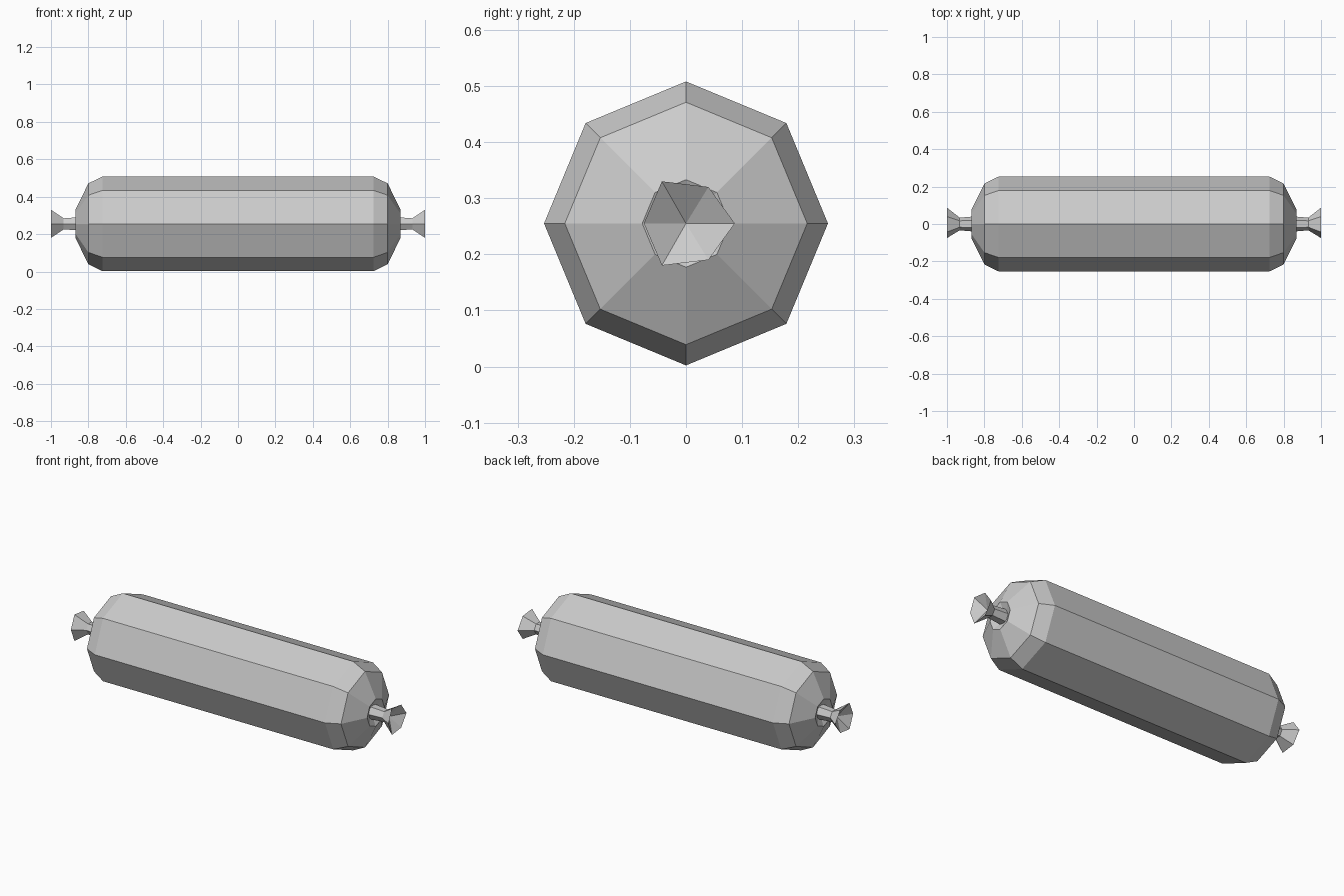
import bpy, bmesh
from math import cos, sin, tau

if "Cube" in bpy.data.objects:
    bpy.data.objects.remove(bpy.data.objects["Cube"])

CZ = 0.255


def ring(bm, x, r, n):
    return [bm.verts.new((x, r * cos(tau * i / n), CZ + r * sin(tau * i / n))) for i in range(n)]


def bridge(bm, a, b):
    n = len(a)
    for i in range(n):
        j = (i + 1) % n
        bm.faces.new((a[i], a[j], b[j], b[i]))


def fan(bm, a, x):
    tip = bm.verts.new((x, 0, CZ))
    for i in range(len(a)):
        bm.faces.new((a[i], a[(i + 1) % len(a)], tip))


def finish(bm, name):
    bmesh.ops.recalc_face_normals(bm, faces=bm.faces)
    mesh = bpy.data.meshes.new(name)
    bm.to_mesh(mesh)
    bm.free()
    obj = bpy.data.objects.new(name, mesh)
    bpy.context.collection.objects.link(obj)
    return obj


# Eight-sided body with rounded ends that dimple in around the ties
half = [(0.725, 0.253), (0.80, 0.216), (0.868, 0.078), (0.845, 0.03)]
profile = [(-x, r) for x, r in reversed(half)] + half
bm = bmesh.new()
rings = [ring(bm, x, r, 8) for x, r in profile]
for a, b in zip(rings, rings[1:]):
    bridge(bm, a, b)
fan(bm, rings[0], -0.845)
fan(bm, rings[-1], 0.845)
finish(bm, "sausage_body")

# Twisted six-sided casing ends, flared with a hollow tip
flare = [(0.087, 0), (0.04, 0.065), (-0.043, 0.075),
         (-0.075, 0), (-0.043, -0.075), (0.04, -0.065)]
for side, name in ((1, "right_casing_tie"), (-1, "left_casing_tie")):
    bm = bmesh.new()
    base = ring(bm, side * 0.835, 0.042, 6)
    neck = ring(bm, side * 0.932, 0.034, 6)
    lip = [bm.verts.new((side, y, CZ + z)) for y, z in flare]
    bridge(bm, base, neck)
    bridge(bm, neck, lip)
    fan(bm, lip, side * 0.95)
    bm.faces.new(base)
    finish(bm, name)
